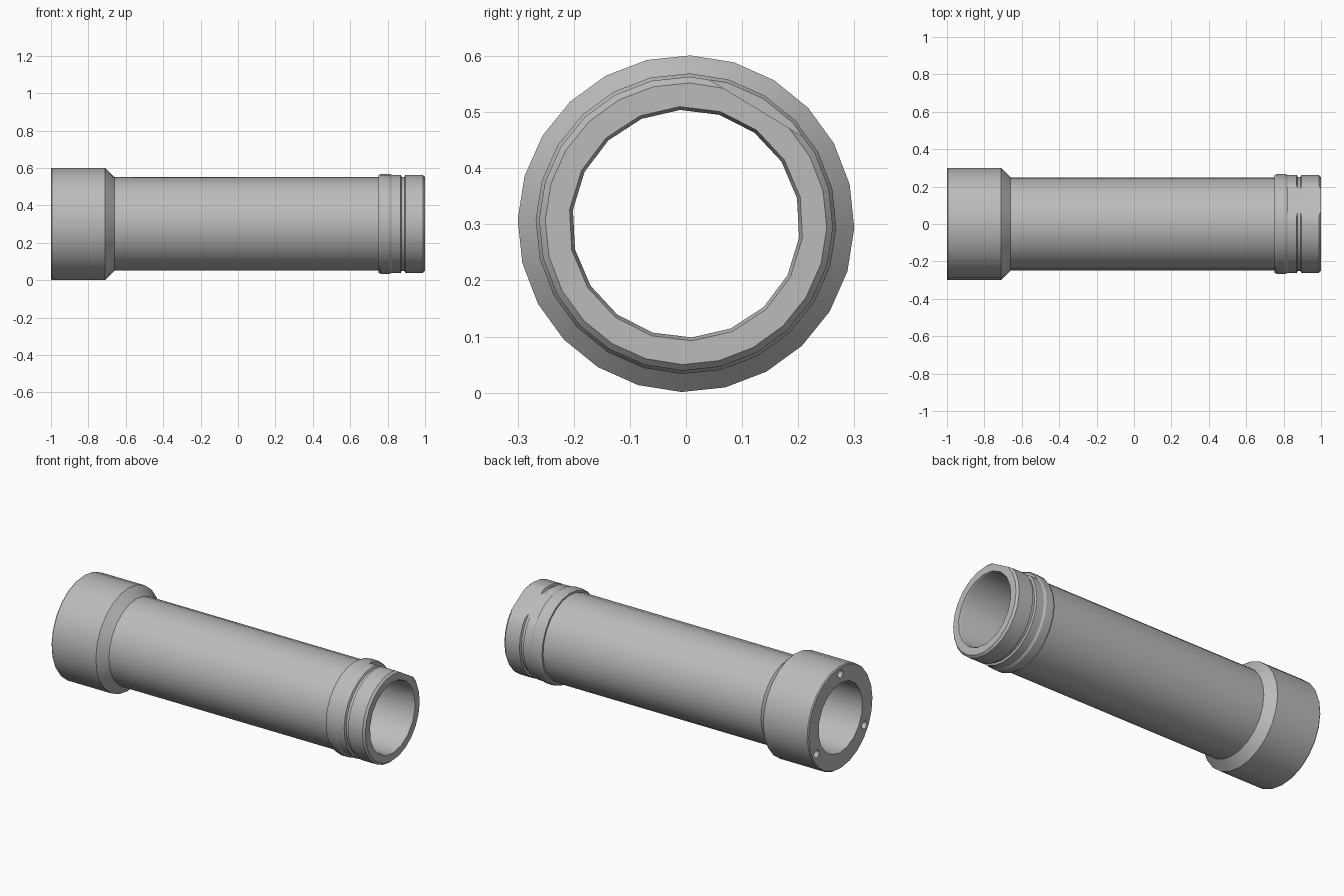
import bpy, bmesh
from math import sin, cos, pi, radians
from mathutils import Matrix, Vector

cube = bpy.data.objects.get("Cube")
if cube:
    bpy.data.objects.remove(cube, do_unlink=True)

AXIS_Z = 0.301

steel = bpy.data.materials.new("plain_grey")
steel.use_nodes = True
GREY = (0.5, 0.5, 0.5, 1)
steel.diffuse_color = GREY
steel.node_tree.nodes["Principled BSDF"].inputs["Base Color"].default_value = GREY


def lathe(name, profile, sides, phase, y=0.0, z=AXIS_Z):
    """Turn (x, radius) points around a line parallel to x and cap both ends."""
    bm = bmesh.new()
    rings = []
    for x, r in profile:
        angles = [radians(phase) + 2 * pi * i / sides for i in range(sides)]
        rings.append([bm.verts.new((x, y + r * cos(a), z + r * sin(a))) for a in angles])
    for a, b in zip(rings, rings[1:]):
        for i in range(sides):
            j = (i + 1) % sides
            bm.faces.new((a[i], a[j], b[j], b[i]))
    bm.faces.new(rings[0])
    bm.faces.new(rings[-1])
    return finish(name, bm)


def finish(name, bm):
    bmesh.ops.recalc_face_normals(bm, faces=bm.faces)
    mesh = bpy.data.meshes.new(name)
    bm.to_mesh(mesh)
    bm.free()
    mesh.materials.append(steel)
    obj = bpy.data.objects.new(name, mesh)
    bpy.context.collection.objects.link(obj)
    return obj


def cut(obj, cutter):
    mod = obj.modifiers.new("cut", "BOOLEAN")
    mod.operation = "DIFFERENCE"
    mod.solver = "EXACT"
    mod.object = cutter
    bpy.context.view_layer.objects.active = obj
    bpy.ops.object.modifier_apply(modifier=mod.name)
    bpy.data.objects.remove(cutter, do_unlink=True)


# Outer body: head, barrel, collar, grooved spigot
body = lathe("flanged_tube", [
    (-1, 0.295), (-0.994, 0.3), (-0.71, 0.3), (-0.66, 0.25),
    (0.75, 0.25), (0.75, 0.26), (0.765, 0.268), (0.81, 0.268),
    (0.822, 0.262), (0.87, 0.262), (0.875, 0.251), (0.89, 0.251),
    (0.895, 0.262), (0.988, 0.262), (1, 0.251)], 24, 88.5)

# Through bore with a small lead-in at the spigot end
cut(body, lathe("bore_cutter", [
    (-1.1, 0.203), (0.985, 0.203), (1, 0.209), (1.1, 0.209)], 18, 93))

# Three blind screw holes in the head
for k in range(3):
    a = radians(90 + 120 * k)
    cut(body, lathe("hole_cutter", [(-1.1, 0.023), (-0.9, 0.023)], 12, 0,
                    0.255 * cos(a), AXIS_Z + 0.255 * sin(a)))

# Flat milled along the spigot
tilt = radians(58.7)
bm = bmesh.new()
bmesh.ops.create_cube(bm, size=1)
bmesh.ops.scale(bm, vec=(0.3, 0.2, 0.6), verts=bm.verts)
bmesh.ops.translate(bm, vec=(0.822 + 0.15, 0.241 + 0.1, 0), verts=bm.verts)
bmesh.ops.transform(bm, matrix=Matrix.Translation((0, 0, AXIS_Z)) @ Matrix.Rotation(tilt, 4, "X"),
                    verts=bm.verts)
cut(body, finish("flat_cutter", bm))

# Smooth round walls, crisp steps
bpy.ops.object.select_all(action="DESELECT")
body.select_set(True)
bpy.context.view_layer.objects.active = body
bpy.ops.object.shade_smooth_by_angle(angle=radians(25))
